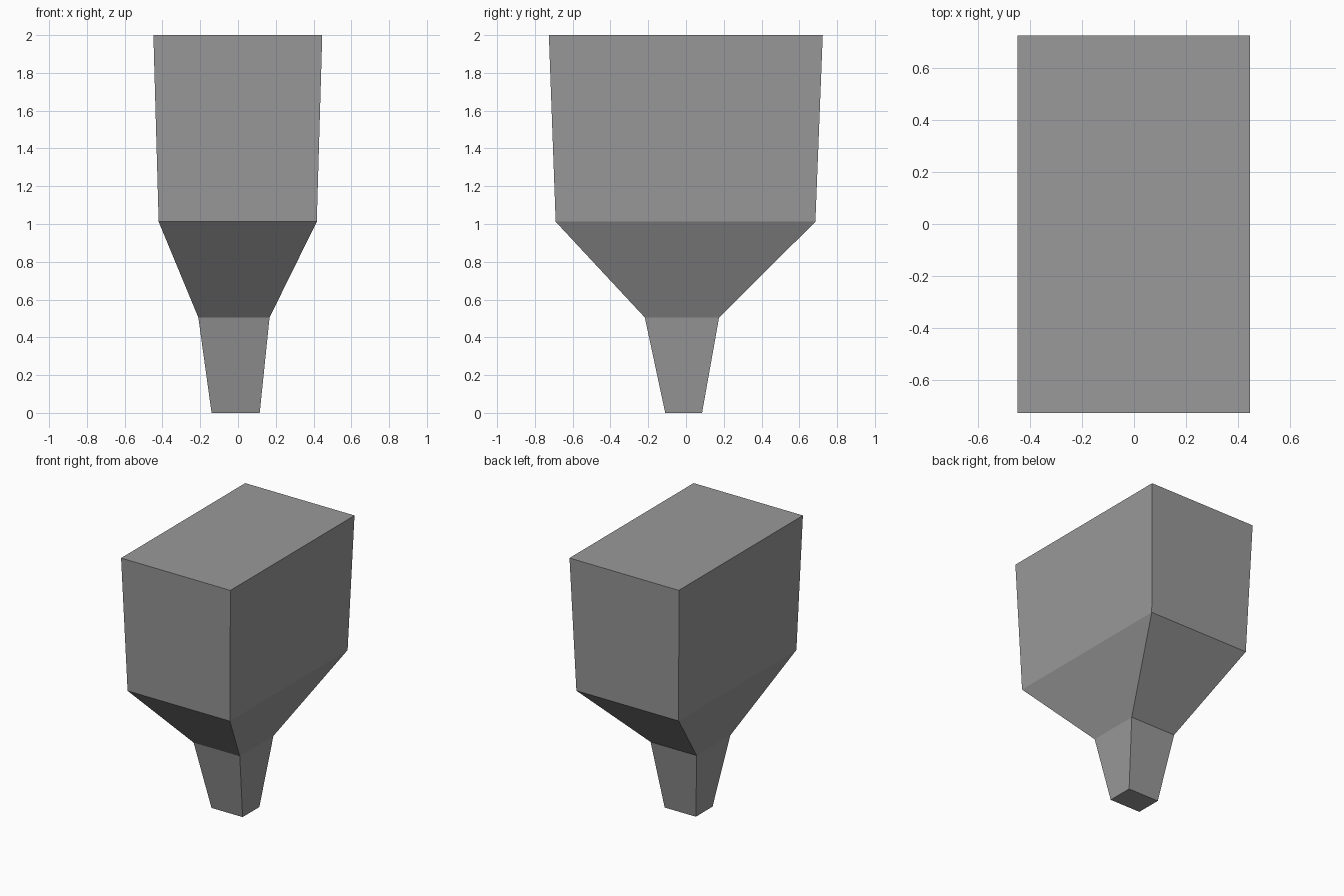
import bpy
import bmesh

cube = bpy.data.objects.get("Cube")
if cube:
    bpy.data.objects.remove(cube, do_unlink=True)

# One plain grey for the whole hopper
grey = bpy.data.materials.new("mid grey")
grey.use_nodes = True
colour = (0.32, 0.32, 0.32, 1)
grey.diffuse_color = colour
grey.node_tree.nodes["Principled BSDF"].inputs["Base Color"].default_value = colour

# Rectangular sections from spout to rim: z, x min, x max, y min, y max
sections = [
    (0.0, -0.14, 0.115, -0.11, 0.085),
    (0.505, -0.21, 0.167, -0.218, 0.175),
    (1.012, -0.42, 0.417, -0.69, 0.685),
    (2.0, -0.448, 0.446, -0.726, 0.724),
]

# Loft the sections into one closed, flat-faced body
bm = bmesh.new()
rings = []
for z, x0, x1, y0, y1 in sections:
    corners = [(x0, y0), (x1, y0), (x1, y1), (x0, y1)]
    rings.append([bm.verts.new((x, y, z)) for x, y in corners])
for low, high in zip(rings, rings[1:]):
    for i in range(4):
        j = (i + 1) % 4
        bm.faces.new((low[i], low[j], high[j], high[i]))
bm.faces.new(rings[0][::-1])
bm.faces.new(rings[-1])
bmesh.ops.recalc_face_normals(bm, faces=bm.faces)

mesh = bpy.data.meshes.new("hopper_body")
bm.to_mesh(mesh)
bm.free()
mesh.materials.append(grey)
body = bpy.data.objects.new("hopper_body", mesh)
bpy.context.collection.objects.link(body)
